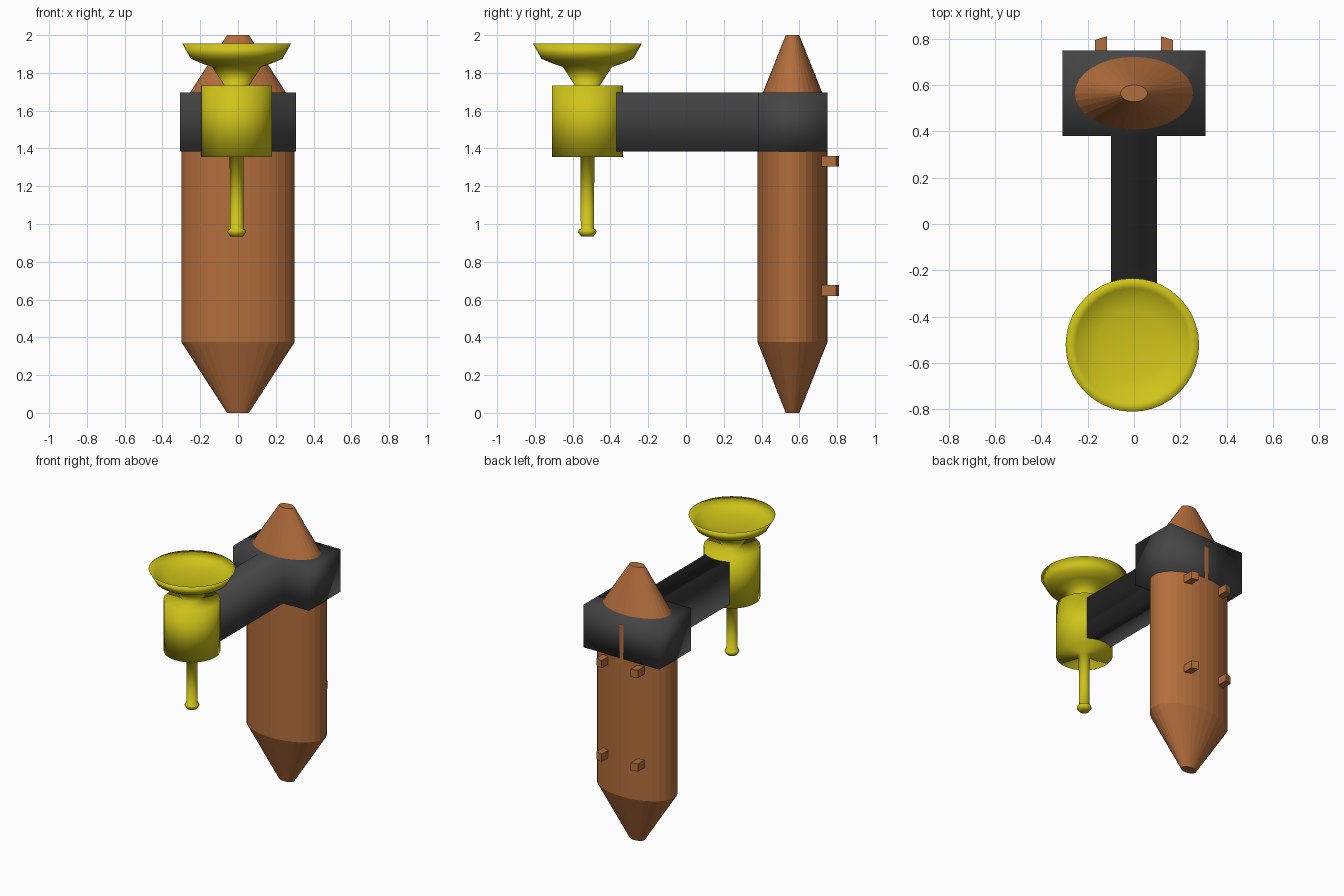
import bpy, bmesh
from math import cos, sin, pi, sqrt

if "Cube" in bpy.data.objects:
    bpy.data.objects.remove(bpy.data.objects["Cube"])


def material(name, rgb):
    m = bpy.data.materials.new(name)
    m.diffuse_color = (*rgb, 1)
    m.use_nodes = True
    m.node_tree.nodes["Principled BSDF"].inputs["Base Color"].default_value = m.diffuse_color
    return m


ORANGE = material("orange", (0.45, 0.155, 0.045))
DARK = material("dark_grey", (0.06, 0.06, 0.06))
YELLOW = material("yellow", (0.62, 0.55, 0.01))


def finish(bm, name, mat, smooth=False):
    bmesh.ops.recalc_face_normals(bm, faces=bm.faces)
    for f in bm.faces:
        f.smooth = smooth
    mesh = bpy.data.meshes.new(name)
    bm.to_mesh(mesh)
    bm.free()
    mesh.materials.append(mat)
    obj = bpy.data.objects.new(name, mesh)
    bpy.context.collection.objects.link(obj)
    return obj


def lathe(name, profile, centre, mat, segments=32, smooth=False):
    """Skin elliptical rings given as (x radius, y radius, z), capping both ends."""
    bm = bmesh.new()
    angles = [2 * pi * i / segments for i in range(segments)]
    rings = [[bm.verts.new((centre[0] + rx * cos(a), centre[1] + ry * sin(a), z))
              for a in angles] for rx, ry, z in profile]
    for lo, hi in zip(rings, rings[1:]):
        for i in range(segments):
            j = (i + 1) % segments
            bm.faces.new((lo[i], lo[j], hi[j], hi[i]))
    bm.faces.new(rings[0][::-1])
    bm.faces.new(rings[-1])
    return finish(bm, name, mat, smooth)


def prism(name, outline, z0, z1, mat, smooth=False):
    """Extrude an xy outline upwards."""
    bm = bmesh.new()
    face = bm.faces.new([bm.verts.new((x, y, z0)) for x, y in outline])
    top = bmesh.ops.extrude_face_region(bm, geom=[face])["geom"]
    bmesh.ops.translate(bm, vec=(0, 0, z1 - z0),
                        verts=[v for v in top if isinstance(v, bmesh.types.BMVert)])
    return finish(bm, name, mat, smooth)


# Oval post with tapered ends
CY, RX, RY = 0.564, 0.30, 0.185
lathe("post", [(0.058, 0.036, 0), (RX, RY, 0.375), (RX, RY, 1.625), (0.058, 0.036, 2)],
      (0, CY), ORANGE)

# Wall pegs on the back, ends following the curve of the post
for side, sx in (("left", -1), ("right", 1)):
    for level, z in (("lower", 0.62), ("upper", 1.305)):
        prism(f"{level}_{side}_peg",
              [(sx * 0.117, 0.70), (sx * 0.168, 0.70), (sx * 0.168, 0.794), (sx * 0.117, 0.81)],
              z, z + 0.056, ORANGE)

# Bracket: collar block around the post with a forward arm
half = [(0.10, -0.37), (0.10, 0.38), (0.308, 0.38), (0.308, 0.748)]
prism("bracket_arm", half + [(-x, y) for x, y in reversed(half)], 1.385, 1.695, DARK, True)

# Cup: spout, barrel, neck and shallow dish
cup = [(0.034, 0.935), (0.049, 0.957), (0.045, 0.97), (0.035, 0.975), (0.037, 1.355),
       (0.188, 1.355), (0.188, 1.733), (0.066, 1.733), (0.13, 1.832), (0.185, 1.85),
       (0.243, 1.875), (0.288, 1.955), (0.245, 1.91), (0.15, 1.885), (0.02, 1.88)]
lathe("feeder_cup", [(r, r, z) for r, z in cup], (-0.007, -0.522), YELLOW, 40, True)
